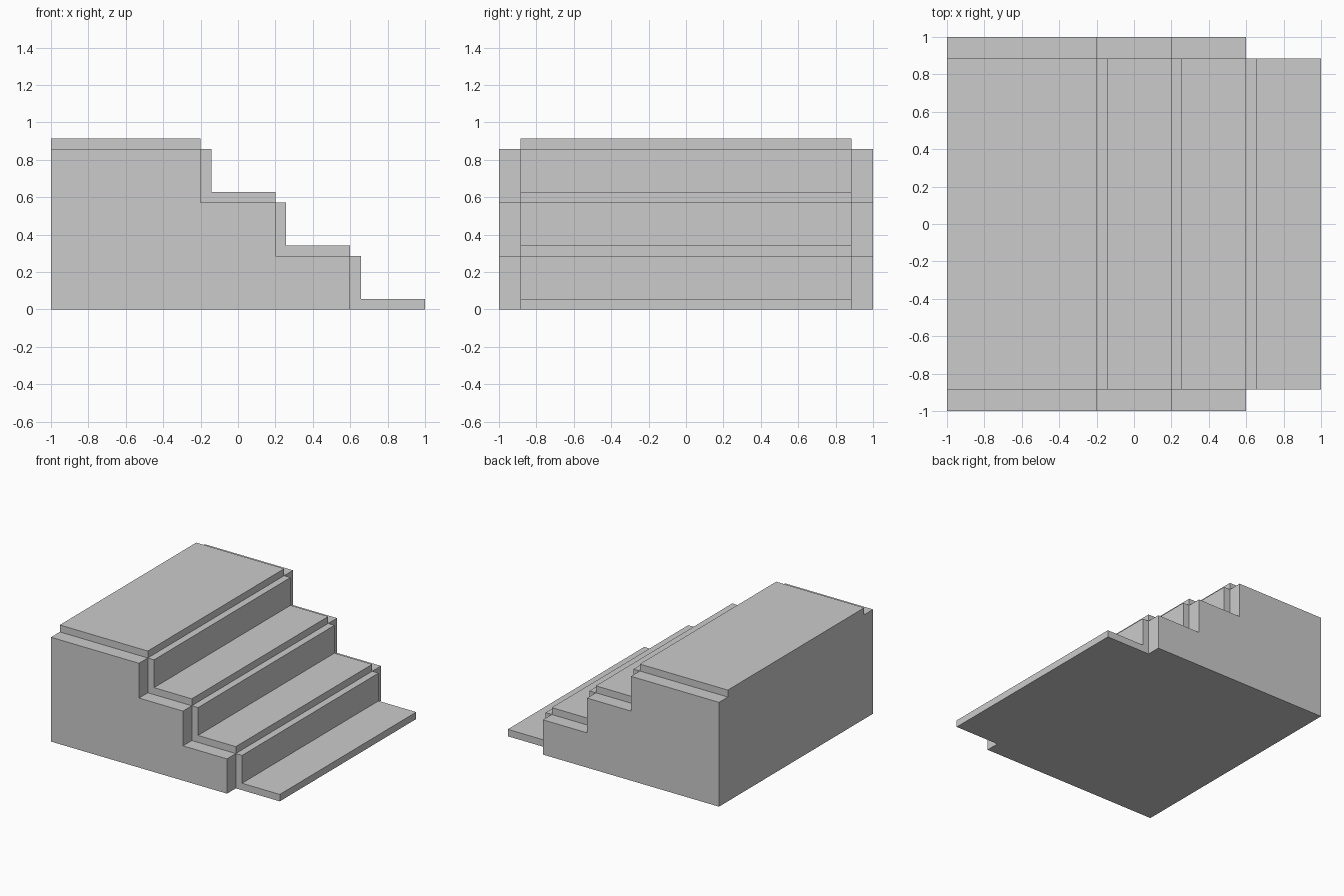
import bpy
import bmesh

if "Cube" in bpy.data.objects:
    bpy.data.objects.remove(bpy.data.objects["Cube"])

RISE = 0.2857      # height of one step
RUN = 0.4          # depth of one step
THICK = 0.0571     # carpet / board thickness
HALF_CORE = 1.0    # half width of the solid core
HALF_TREAD = 0.8857  # half width of the treads and risers


def extrude_profile(name, points, half_width):
    """Extrude an XZ outline symmetrically along Y."""
    bm = bmesh.new()
    face = bm.faces.new([bm.verts.new((x, -half_width, z)) for x, z in points])
    out = bmesh.ops.extrude_face_region(bm, geom=[face])
    verts = [g for g in out["geom"] if isinstance(g, bmesh.types.BMVert)]
    bmesh.ops.translate(bm, verts=verts, vec=(0, 2 * half_width, 0))
    bmesh.ops.recalc_face_normals(bm, faces=bm.faces)
    mesh = bpy.data.meshes.new(name)
    bm.to_mesh(mesh)
    bm.free()
    obj = bpy.data.objects.new(name, mesh)
    bpy.context.collection.objects.link(obj)
    return obj


def slab(name, x0, x1, z0, z1):
    return extrude_profile(name, [(x0, z0), (x1, z0), (x1, z1), (x0, z1)], HALF_TREAD)


# Solid stepped core
outline = [(-1, 0)]
for i in range(3):
    x = 0.6 - i * RUN
    outline += [(x, i * RISE), (x, (i + 1) * RISE)]
outline.append((-1, 3 * RISE))
extrude_profile("stair_core", outline, HALF_CORE)

# Treads, with the top one running to the back as a landing
for i in range(4):
    front = 1.0 - i * RUN
    back = front - RUN if i < 3 else -1.0
    name = f"tread_{i + 1}" if i < 3 else "landing"
    slab(name, back, front, i * RISE, i * RISE + THICK)

# Risers standing on each tread against the core
for i in range(3):
    x = 0.6 - i * RUN
    slab(f"riser_{i + 1}", x, x + THICK, i * RISE + THICK, (i + 1) * RISE)
